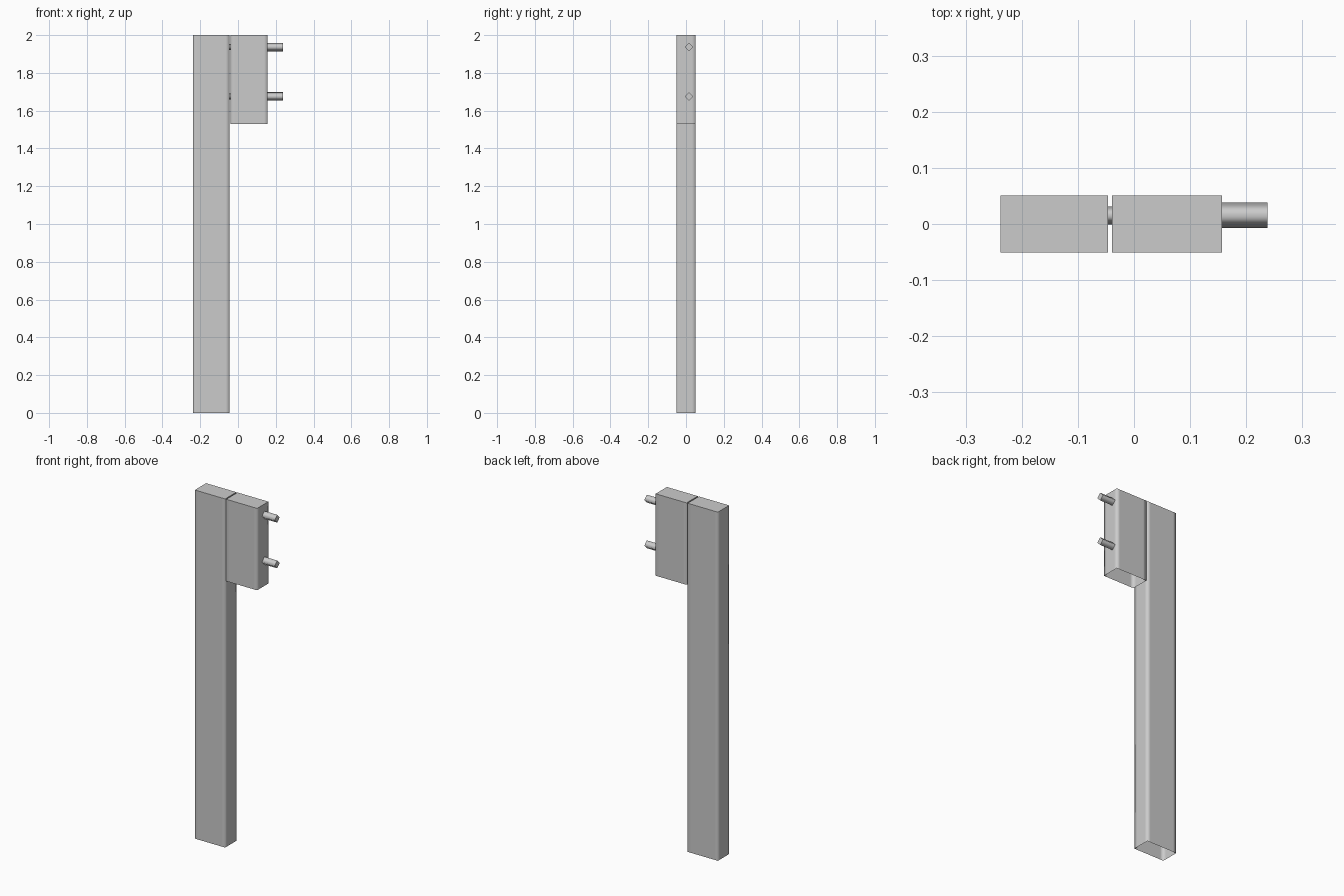
import bpy, bmesh
from math import cos, sin, tau

if "Cube" in bpy.data.objects:
    bpy.data.objects.remove(bpy.data.objects["Cube"])


def finish(name, bm):
    bmesh.ops.recalc_face_normals(bm, faces=bm.faces)
    mesh = bpy.data.meshes.new(name)
    bm.to_mesh(mesh)
    bm.free()
    obj = bpy.data.objects.new(name, mesh)
    bpy.context.collection.objects.link(obj)
    return obj


def shell(name, x0, x1, z0, z1, depth=0.051, s=0.02):
    """Thin box, open underneath, with support edges beside its soft corners."""
    y0, y1 = -depth, depth
    outline = [(x0, y0), (x0 + s, y0), (x1 - s, y0), (x1, y0),
               (x1, y0 + s), (x1, y1 - s), (x1, y1),
               (x1 - s, y1), (x0 + s, y1), (x0, y1),
               (x0, y1 - s), (x0, y0 + s)]
    bm = bmesh.new()
    low = [bm.verts.new((x, y, z0)) for x, y in outline]
    high = [bm.verts.new((x, y, z1)) for x, y in outline]
    n = len(outline)
    for i in range(n):
        j = (i + 1) % n
        bm.faces.new((low[i], low[j], high[j], high[i])).smooth = True
    bm.faces.new(high)
    # outward normals for the open shell
    obj = finish(name, bm)
    return obj


def pin(name, x0, x1, z, radius, y=0.0155):
    """Four-sided pin along x, smooth around its sides."""
    bm = bmesh.new()
    ends = [[bm.verts.new((x, y + radius * cos(i * tau / 4), z + radius * sin(i * tau / 4)))
             for i in range(4)] for x in (x0, x1)]
    for i in range(4):
        j = (i + 1) % 4
        bm.faces.new((ends[0][i], ends[0][j], ends[1][j], ends[1][i])).smooth = True
    for end in ends:
        bm.faces.new(end)
    return finish(name, bm)


# Tall post and short hinged panel
shell("post", -0.238, -0.046, 0.0, 2.0)
shell("side_panel", -0.039, 0.157, 1.53, 2.0)

# Outer pegs and the slim connectors in the gap
for label, z in (("upper", 1.937), ("lower", 1.675)):
    pin(label + "_peg", 0.155, 0.238, z, 0.0225)
    pin(label + "_connector", -0.05, -0.035, z, 0.016)
